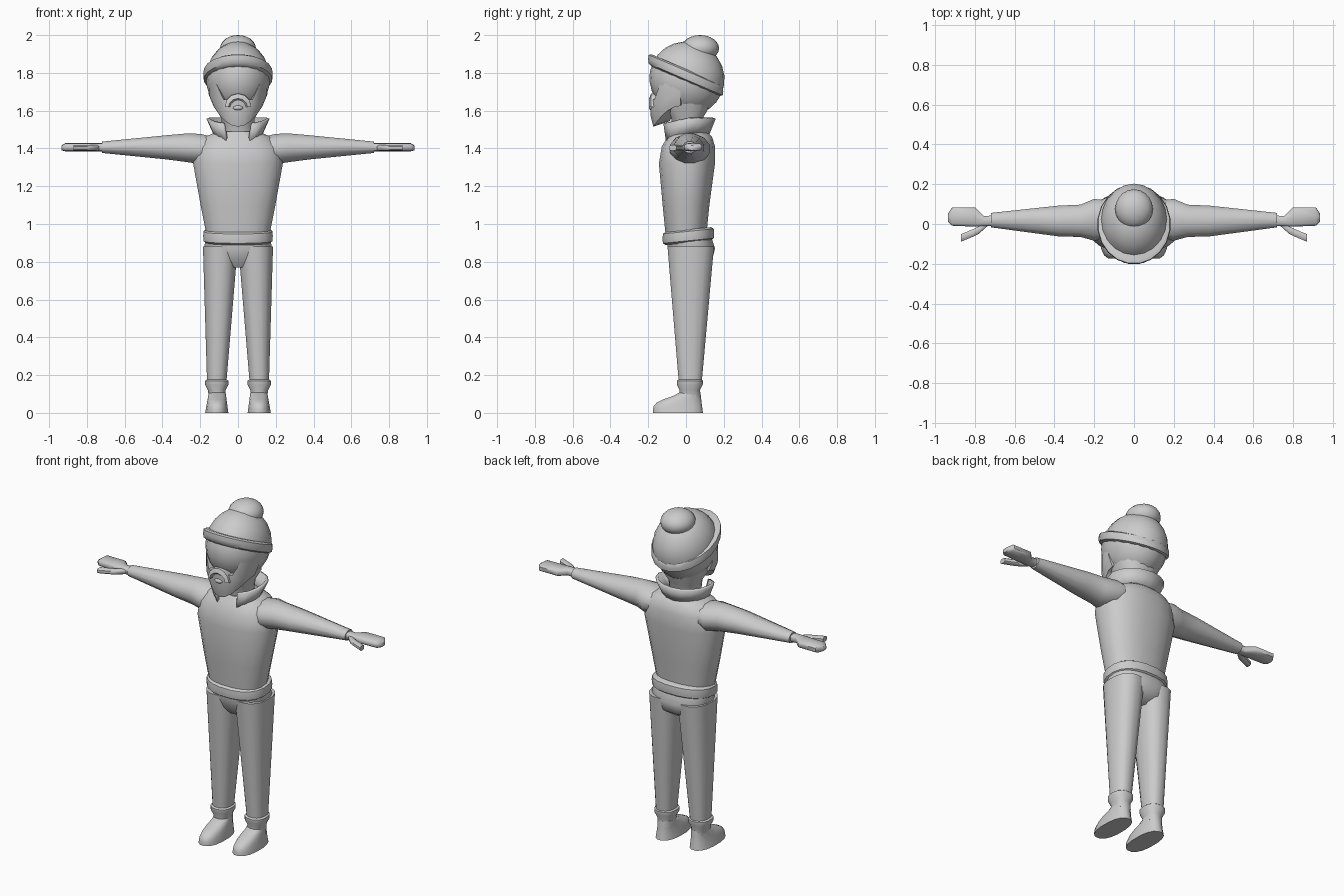
import bpy, bmesh
from math import sin, cos, pi, tau, radians, copysign
from mathutils import Matrix

cube = bpy.data.objects.get("Cube")
if cube:
    bpy.data.objects.remove(cube)

grey = bpy.data.materials.new("plain grey")
grey.use_nodes = True
colour = (.6, .6, .6, 1)
grey.diffuse_color = colour
grey.node_tree.nodes["Principled BSDF"].inputs["Base Color"].default_value = colour


def finish(name, bm, angle=50):
    bmesh.ops.recalc_face_normals(bm, faces=bm.faces)
    mesh = bpy.data.meshes.new(name)
    bm.to_mesh(mesh)
    bm.free()
    obj = bpy.data.objects.new(name, mesh)
    bpy.context.collection.objects.link(obj)
    mesh.materials.append(grey)
    bpy.ops.object.select_all(action='DESELECT')
    obj.select_set(True)
    bpy.context.view_layer.objects.active = obj
    bpy.ops.object.shade_smooth_by_angle(angle=radians(angle))
    return obj


def skin(bm, rings, closed=True):
    rows = [[bm.verts.new(point) for point in ring] for ring in rings]
    count = len(rows[0])
    for low, high in zip(rows, rows[1:]):
        for i in range(count if closed else count - 1):
            j = (i + 1) % count
            bm.faces.new((low[i], low[j], high[j], high[i]))
    return rows


def rounded(low, high, wave, power):
    """Place a sine or cosine value between two limits, squarer at low power."""
    return (low + high) / 2 + (high - low) / 2 * copysign(abs(wave) ** power, wave)


def loft(name, rings, upright=True, side=1, sides=16, power=.85, slope=0, angle=50):
    """Each ring holds its station, then the limits of the two cross axes."""
    loops = []
    for station, a_low, a_high, b_low, b_high in rings:
        loop = []
        for k in range(sides):
            turn = tau * (k + .5) / sides
            a = rounded(a_low, a_high, cos(turn), power)
            b = rounded(b_low, b_high, sin(turn), power)
            if upright:
                loop.append((a * side, b, station + slope * b))
            else:
                loop.append((station * side, a, b))
        loops.append(loop)
    bm = bmesh.new()
    rows = skin(bm, loops)
    bm.faces.new(rows[0])
    bm.faces.new(rows[-1])
    return finish(name, bm, angle)


def level(height, half_width, front, back):
    return height, -half_width, half_width, -front, back


def ellipsoid(name, centre, size, lean):
    bm = bmesh.new()
    place = Matrix.Translation(centre) @ Matrix.Rotation(lean, 4, 'X') @ Matrix.Diagonal((*size, 1))
    bmesh.ops.create_uvsphere(bm, u_segments=20, v_segments=12, radius=1, matrix=place)
    return finish(name, bm)


def band(bottom, top, radius, bulge, steps=4):
    """Levels of a rounded roll of cloth."""
    for k in range(steps + 1):
        turn = pi * k / steps
        reach = radius + bulge * sin(turn) ** .5 if 0 < k < steps else radius
        height = rounded(bottom, top, -cos(turn), 1)
        yield height, reach


# Jumper, rolled hem and trouser seat
loft("jumper", [
    level(.95, half_width=.17, front=.11, back=.11),
    level(1.1, half_width=.2, front=.125, back=.125),
    level(1.32, half_width=.24, front=.145, back=.155),
    level(1.41, half_width=.23, front=.13, back=.155),
    level(1.46, half_width=.18, front=.1, back=.14),
    level(1.49, half_width=.11, front=.08, back=.11)], sides=20)
loft("jumper_hem", [level(height, reach, reach - .06, reach - .035)
                    for height, reach in band(.9, .97, radius=.17, bulge=.016)],
     sides=20, slope=.1, angle=40)
loft("trouser_seat", [
    level(.77, half_width=.07, front=.05, back=.08),
    level(.81, half_width=.15, front=.08, back=.14),
    level(.87, half_width=.18, front=.1, back=.155),
    level(.93, half_width=.175, front=.1, back=.135)], sides=20)

for side, label in ((1, "left"), (-1, "right")):
    # Trouser leg tapers evenly from hip to ankle
    hip, ankle = (.88, 0, .187, -.1, .15), (.17, .06, .165, -.04, .085)
    loft(label + "_trouser_leg", [hip, ankle], side=side)

    # Sock with a thick cuff
    cuff = (.05, .175, -.05, .09)
    loft(label + "_sock", [(.08, .065, .155, -.04, .08), (.12, .065, .16, -.035, .075),
                           (.15, *cuff), (.17, *cuff), (.18, .065, .16, -.035, .08)],
         side=side, angle=40)

    # Shoe draws its toe back as it rises
    shoe = []
    for k in range(7):
        rise = k / 6
        toe = .105 + .072 * cos(pi * rise ** 2)
        shoe.append((.11 * rise, .05 + .015 * rise, .175 - .02 * rise,
                     -toe, .092 - .015 * rise))
    loft(label + "_shoe", shoe, side=side)

    # Sleeve tapers evenly from shoulder to wrist
    loft(label + "_sleeve", [
        (.12, -.07, .12, 1.35, 1.46), (.2, -.088, .13, 1.315, 1.48),
        (.27, -.068, .1, 1.325, 1.482), (.38, -.065, .095, 1.34, 1.472),
        (.72, -.018, .057, 1.375, 1.437)], upright=False, side=side, sides=12, power=1)

    # Hand and thumb
    palm = (1.385, 1.428)
    loft(label + "_hand", [
        (.7, -.01, .045, *palm), (.755, -.01, .04, *palm), (.8, -.015, .085, *palm),
        (.915, -.01, .085, *palm), (.935, .01, .055, 1.39, 1.415)],
        upright=False, side=side, sides=10, power=.6)
    loft(label + "_thumb", [
        (reach, -inner, .04 - inner, 1.388, 1.418)
        for reach, inner in ((.735, .01), (.78, .05), (.81, .065), (.87, .09))],
        upright=False, side=side, sides=8, power=.7)

# Neck and head
loft("head", [
    level(1.46, half_width=.08, front=.07, back=.08),
    level(1.56, half_width=.09, front=.08, back=.09),
    level(1.61, half_width=.12, front=.115, back=.12),
    level(1.82, half_width=.145, front=.14, back=.14)])

# Beard follows the jaw and climbs into sideburns
bm = bmesh.new()
columns = []
for k in range(-6, 7):
    turn = pi / 2 * k / 6
    x, y = .155 * sin(turn), -.03 - .158 * cos(turn)
    across = abs(sin(turn))
    top = 1.66 + .13 * min(1, max(0, across * 5 - 3))
    chin = 1.515 + .11 * across ** 2
    columns.append([(x * .8, y * .65, top), (x, y, top), (x, y, chin + .06),
                    (x * .84, y * .92, chin), (x * .55, y * .45, chin + .03)])
rows = skin(bm, columns, closed=False)
bm.faces.new(rows[0])
bm.faces.new(rows[-1])
finish("beard", bm, 35)

# Moustache arches over the mouth
bm = bmesh.new()
arch = [pi * k / 6 for k in range(7)]
skin(bm, [[(-width * cos(turn), -depth, 1.62 + height * sin(turn)) for turn in arch]
          for width, depth, height in ((.07, .14, .075), (.07, .185, .07),
                                       (.05, .195, .045), (.04, .18, .03))], closed=False)
finish("moustache", bm, 30)
ellipsoid("lower_lip", centre=(0, -.18, 1.615), size=(.027, .016, .014), lean=0)

# Open collar, flared behind and pointed in front
bm = bmesh.new()
inner, outer = [], []
for k in range(15):
    turn = radians(-62 + 304 * k / 14)
    c, s = cos(turn), sin(turn)
    front = max(0, -s)
    inner.append((.115 * c, .11 * s, 1.46 - .045 * front))
    outer.append((.16 * c, .01 + .14 * s, 1.56 - .03 * front))
skin(bm, [inner, outer], closed=False)
thick = finish("collar", bm, 40).modifiers.new("thickness", 'SOLIDIFY')
thick.thickness = .016
thick.offset = 0

# Knitted hat: tilted brim, crown and a slumped top
tilt = -.43
loft("hat_brim", [level(height, reach, reach + .018, reach + .015)
                  for height, reach in band(1.755, 1.82, radius=.165, bulge=.02)],
     sides=20, power=1, slope=tilt, angle=40)
ellipsoid("hat_crown", centre=(0, .005, 1.77), size=(.17, .2, .195), lean=tilt)
ellipsoid("hat_top", centre=(0, .075, 1.93), size=(.095, .1, .07), lean=0)
